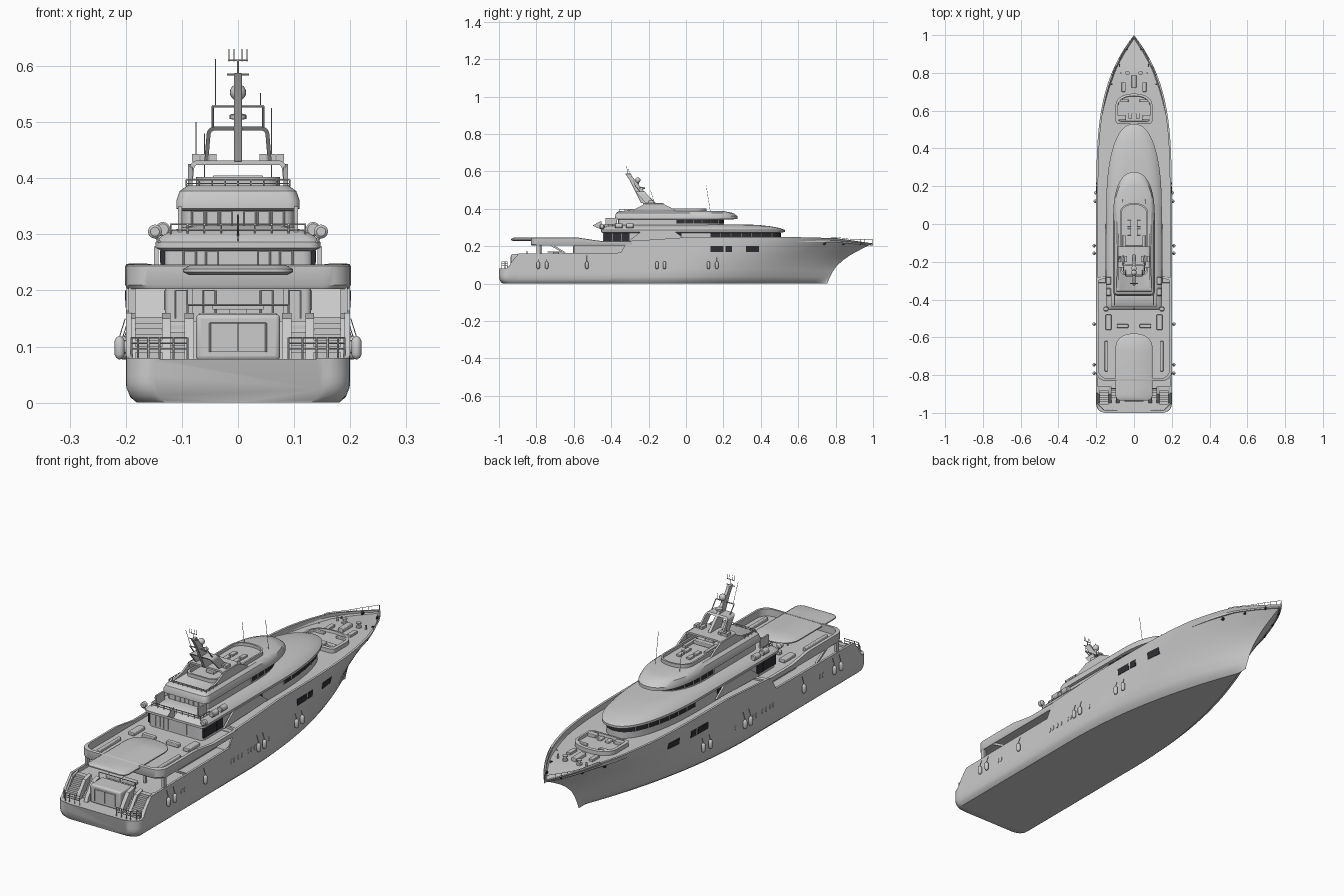
import bpy, bmesh, math
from math import sin, cos, pi, sqrt
from mathutils import Vector

if "Cube" in bpy.data.objects:
    bpy.data.objects.remove(bpy.data.objects["Cube"])

dark = bpy.data.materials.new("dark_glass")
dark.diffuse_color = (0.03, 0.03, 0.035, 1)
dark.use_nodes = True
dark.node_tree.nodes["Principled BSDF"].inputs["Base Color"].default_value = dark.diffuse_color

def lin(tab, v):
    for (a, p), (b, q) in zip(tab, tab[1:]):
        if v <= b:
            return p + (q - p) * max(0, (v - a) / (b - a))
    return tab[-1][1]

def build(name, parts, mirror=False, mat=None, bevel=0):
    """Each part is a list of rings that are skinned and capped."""
    bm = bmesh.new()
    for rings in parts:
        vs = [[bm.verts.new(p) for p in r] for r in rings]
        n = len(vs[0])
        for a, b in zip(vs, vs[1:]):
            for i in range(n):
                bm.faces.new((a[i], a[(i + 1) % n], b[(i + 1) % n], b[i]))
        bm.faces.new(vs[0][::-1])
        bm.faces.new(vs[-1])
    bmesh.ops.remove_doubles(bm, verts=bm.verts, dist=1e-5)
    bmesh.ops.recalc_face_normals(bm, faces=bm.faces)
    me = bpy.data.meshes.new(name)
    bm.to_mesh(me)
    bm.free()
    ob = bpy.data.objects.new(name, me)
    bpy.context.collection.objects.link(ob)
    if mat:
        me.materials.append(mat)
    if bevel:
        m = ob.modifiers.new("bevel", 'BEVEL')
        m.width, m.segments = bevel, 3
    if mirror:
        ob.modifiers.new("mirror", 'MIRROR').use_mirror_merge = False
    return ob

def box(x0, x1, y0, y1, z0, z1):
    return [[(x0, y0, z), (x1, y0, z), (x1, y1, z), (x0, y1, z)] for z in (z0, z1)]

def prism(pts, x0, x1):
    return [[(x, y, z) for y, z in pts] for x in (x0, x1)]

def lathe(c, prof, axis=2, n=16):
    rings = []
    for h, r in prof:
        ring = []
        for i in range(n):
            p = [r * cos(2 * pi * i / n), r * sin(2 * pi * i / n)]
            p.insert(axis, h)
            ring.append(tuple(a + b for a, b in zip(c, p)))
        rings.append(ring)
    return rings

def ball(c, r):
    return lathe(c, [(-r * cos(a * pi / 10), r * sin(a * pi / 10) + 1e-4) for a in range(11)])

def tube(pts, r=0.0015, n=6):
    out = []
    for a, b in zip(pts, pts[1:]):
        a, b = Vector(a), Vector(b)
        q = (b - a).to_track_quat('Z', 'Y')
        out.append([[c + q @ Vector((r * cos(2 * pi * i / n), r * sin(2 * pi * i / n), 0))
                     for i in range(n)] for c in (a, b)])
    return out

# ---- hull shape functions
TOP = [(-1, .08), (-.955, .08), (-.93, .12), (-.895, .16), (-.34, .165), (-.31, .228), (-.2, .234), (0, .247), (.6, .248), (.8, .243), (1, .215)]
DECK = [(-1, .078), (-.88, .078), (-.87, .145), (-.335, .145), (-.31, .217), (0, .222), (.8, .222), (1, .203)]
STEM = [(0, .755), (.1, .763), (.25, .778), (.4, .797), (.55, .83), (.7, .875), (.85, .935), (1, 1)]
ROUND = [(0, .02), (.01, .008), (.03, 0)]

def hull_w(s, t):
    s0, p = .45 + .05 * t, 2 + 2 * t
    return .2 * (1 - max(0, (s - s0) / (1 - s0)) ** p)

def hull_x(y, z):
    t = z / lin(TOP, y)
    return hull_w((y + 1) / (lin(STEM, t) + 1), t)

stations = [-1 + .05 * (1 - cos(a * pi / 12)) for a in range(7)] + [-.93, -.895, -.88, -.87, -.6, -.34, -.335, -.31]
stations += [-.2 + .05 * i for i in range(20)] + [.8, .84, .88, .92, .95, .975, .99, 1]
rings = []
for yd in sorted(set(round(v, 5) for v in stations)):
    s, top = (yd + 1) / 2, lin(TOP, yd)
    cut = .05 - sqrt(max(0, .0025 - max(0, -.95 - yd) ** 2))
    half = [(0, -1 + s * 1.755 + .02 * max(0, 1 - s * 20), 0)]
    for t in (0, .06, .15, .3, .45, .6, .72, .85, .93, 1):
        d = lin(ROUND, t * top)
        x = max(0, hull_w(s, t) - d - cut)
        half.append((x, -1 + s * (lin(STEM, t) + 1) + d * max(0, 1 - s * 20), t * top))
    xi, dz = max(0, x - .01), min(top, lin(DECK, yd))
    half += [(xi, yd, top), (xi, yd, dz), (0, yd, dz)]
    rings.append(half + [(-a, b, c) for a, b, c in half[-2:0:-1]])
build("hull", [rings])

# ---- rounded-nose decks, houses and roofs
def width(y, W, yb, y0, tip, r, p=2.3):
    w = W
    if y > y0:
        w = W * max(0, 1 - ((y - y0) / (tip - y0)) ** p) ** (1 / p)
    if y < yb + r:
        w -= r - sqrt(max(0, r * r - (yb + r - y) ** 2))
    return max(w, 1e-4)

def tier(W, yb, y0, tip, prof, r=.02, k=1, n=36):
    rings = []
    for d, z in prof:
        a, b = yb + d, tip - d * k
        ys = [a + (b - a) * (1 - cos(pi * i / n)) / 2 for i in range(n + 1)]
        right = [(width(y, W - d, a, min(y0, b - .02), b, r), y, z) for y in ys]
        rings.append(right + [(-x, y, z) for x, y, z in right[::-1]])
    return rings

# upper deck: the bulwark rises toward the stern
slab = tier(.201, -.83, -.29, -.27, [(.004, .203), (0, .21), (0, .226), (.004, .228), (.012, .228), (.012, .214)], r=.05)
slab = [[(x, y, z + (.018 * max(0, min(1, (-.46 - y) / .12)) if z > .22 else 0)) for x, y, z in r] for r in slab]
build("upper_deck", [slab])
build("aft_canopy", [tier(.098, -.935, -.66, -.58, [(.01, .228), (0, .233), (0, .238), (.012, .245)], r=.03)])
build("main_saloon", [tier(.13, -.6, -.31, -.3, [(0, .14), (0, .206)], r=.01)])
U = (.135, -.44, .08, .505)
build("upper_house", [tier(*U, [(0, .21), (0, .278)])])
build("upper_roof", [tier(.147, -.455, .08, .53, [(.012, .27), (0, .276), (0, .286), (.01, .297), (.03, .307), (.05, .313), (.07, .316)], k=2.8)])
B = (.1, -.36, 0, .2)
build("bridge_house", [tier(*B, [(0, .3), (0, .348)])])
build("bridge_roof", [tier(.11, -.38, .04, .275, [(.01, .342), (0, .346), (0, .36), (.006, .377), (.02, .387)], k=3.5)])
build("sundeck_coaming", [tier(.075, -.27, .05, .11, [(0, .38), (0, .402), (.008, .402), (.008, .389)], r=.03)])

# ---- window bands with mullions
def band(name, tierdef, yb, z0, z1, step, ymax):
    W, b, y0, tip = tierdef
    build(name, [tier(W + .002, yb, y0, tip + .002, [(0, z0), (0, z1)], r=.001)], mat=dark)
    bars, y = [], yb
    while y < ymax:
        x = width(y, W + .002, b, y0, tip + .002, .02)
        bars += tube([(x, y, z0), (x, y, z1)], .0025)
        y += step
    build(name + "_mullions", bars, True)
band("upper_front_windows", U, .13, .25, .271, .055, .5)
band("bridge_windows", B, -.05, .32, .341, .045, .2)
build("upper_side_windows", [box(.13, .138, y, y + .04, .25, .272) for y in (-.11, -.065)]
      + [box(.13, .138, y, y + .043, .225, .272) for y in (-.435, -.39, -.345)], True, dark)
build("saloon_windows", [box(.12, .132, -.59 + .05 * i, -.545 + .05 * i, .165, .2) for i in range(5)], True)

# ---- sliding aft doors
doors = []
for yy, z0, z1, xs in ((-.6, .15, .2, (.04, .09)), (-.44, .222, .27, (.035, .075)), (-.36, .303, .341, (.01, .035, .06))):
    for x in xs:
        doors += [box(x, x + .022, yy - .002, yy + .003, z0, z1)]
        doors += tube([(x, yy - .002, z0), (x, yy - .002, z1), (x + .022, yy - .002, z1), (x + .022, yy - .002, z0)], .0015)
build("aft_doors", doors, True)

# ---- hull windows, portholes, fairleads
panes = []
for a, b in ((.13, .2), (.21, .245), (.32, .39)):
    panes.append([[(hull_x(y, z) + o, y, z) for y, z in ((a, .17), (b, .17), (b, .2), (a, .2))] for o in (-.006, .002)])
build("hull_windows", panes, True, dark)
ports = []
for y in (-.68, -.66, -.33, -.31, -.28, -.255, -.21, -.19, -.165, -.135, -.065):
    ports.append([[(hull_x(y, .1) + o, y + .007 * cos(i * pi / 6), .1 + .012 * sin(i * pi / 6))
                   for i in range(12)] for o in (-.005, .002)])
build("portholes", ports, True)
build("fairleads", [lathe((hull_x(y, .215), y, .215), [(-.004, .008), (.003, .008)], 0) for y in (.74, .84, .93)], True, dark)

# ---- fenders hanging on ropes
fend = []
for y in (-.79, -.745, -.53, -.155, -.115, .12, .165):
    x = hull_x(y, .1) + .011
    fend.append(lathe((x, y, .098), [(-.021, .001), (-.018, .006), (-.012, .009), (.012, .009), (.018, .006), (.021, .001)]))
    fend += tube([(x, y, .118), (x - .01, y, .15)], .001)
build("fenders", fend, True)

# ---- stern: garage, stairs, wings, rails
build("garage_block", [box(-.075, .075, -.935, -.85, .075, .158)], bevel=.008)
build("garage_door", [box(-.048, -.001, -.938, -.93, .09, .14), box(.001, .048, -.938, -.93, .09, .14)])
build("garage_door_frame", tube([(-.05, -.937, .09), (-.05, -.937, .142), (.05, -.937, .142), (.05, -.937, .09)], .002))
build("stern_stairs", [box(.135, .183, -.955 + .012 * i, -.86, .075, .09 + .0105 * i) for i in range(7)], True)
wing = [(-.95, .075), (-.94, .1), (-.9, .15), (-.86, .16), (-.86, .075)]
build("stair_walls", [prism(wing, .078, .095), prism(wing, .12, .135), prism(wing, .183, .192)], True)
build("stair_landing", [box(.09, .125, -.92 + .012 * i, -.86, .075, .09 + .012 * i) for i in range(5)], True)
rail = []
for z in (.096, .106, .116):
    rail += tube([(.09, -.985, z), (.16, -.985, z), (.19, -.955, z)])
for x, y in ((.09, -.985), (.115, -.985), (.14, -.985), (.16, -.985), (.178, -.968), (.19, -.955)):
    rail += tube([(x, y, .078), (x, y, .116)], .002)
build("stern_rails", rail, True)
build("aft_deck_rail", tube([(-.09, -.85, .15), (-.09, -.85, .174), (.09, -.85, .174), (.09, -.85, .15)], .002))
build("deck_posts", [box(.183, .195, -.8, -.782, .16, .206), box(.08, .09, -.78, -.77, .14, .206)], True)
build("deck_braces", [prism([(-.73, .206), (-.71, .206), (-.64, .165), (-.66, .165)], .186, .195)], True)
build("canopy_posts", tube([(.06, -.78, .21), (.06, -.78, .235)], .004) + tube([(.06, -.63, .21), (.06, -.63, .235)], .004), True)

# ---- deck furniture
build("aft_sofas", [box(0, .07, -.83, -.8, .145, .16), box(.12, .15, -.56, -.48, .213, .228),
                    box(.03, .09, -.55, -.53, .213, .23), box(.14, .155, -.78, -.62, .213, .228)], True, bevel=.003)
build("dining_table", [box(-.045, .045, -.74, -.65, .166, .172), box(-.015, .015, -.71, -.68, .14, .168)])
build("sun_loungers", [box(.015, .035, y, y + .035, .388, .397) for y in (-.06, -.015)]
      + [box(.045, .06, -.15, -.06, .388, .4)], True, bevel=.002)
build("sundeck_bar", [box(-.045, .045, -.14, -.115, .388, .405), box(-.02, .02, -.2, -.16, .388, .402)], bevel=.003)
build("life_rafts", [lathe((.134, y, .309), [(-.02, .01), (-.017, .013), (.017, .013), (.02, .01)], 1) for y in (-.3, -.36)], True)
build("side_walls", [prism([(-.31, .225), (-.24, .278), (-.06, .278), (.0, .235)], .142, .15)], True)
build("searchlights", [lathe((.148, -.45, .305), [(-.012, .008), (-.008, .0125), (.008, .0125), (.014, .004)], 1)]
      + tube([(.14, -.45, .285), (.148, -.45, .3)], .003), True)
build("stern_pennant", [prism([(-.5, .31), (-.455, .335), (-.445, .285)], -.001, .001)] + tube([(0, -.44, .28), (0, -.455, .335)]))

# ---- foredeck
build("foredeck_lounge", [tier(.098, .53, .62, .69, [(0, .22), (0, .24), (.012, .242), (.014, .231)], r=.02)])
build("foredeck_seats", [box(.01, .03, .555, .585, .228, .24), box(.045, .085, .55, .575, .228, .245),
                         box(.03, .085, .645, .66, .228, .24)], True, bevel=.003)
build("foredeck_hatch", [box(-.012, .012, .72, .79, .22, .238)], bevel=.003)
build("tender_cradles", [box(.045, .065, .7, .75, .22, .232)], True, bevel=.002)
build("anchor_winches", [lathe((.035, .8, .22), [(0, .012), (.008, .012), (.01, .007), (.018, .007), (.02, .011), (.024, .011)]),
                         lathe((.07, .8, .22), [(0, .004), (.02, .004)])], True)
bow, ys = [], [.78 + .022 * i for i in range(10)] + [.995]
pts = [(max(.001, hull_w((y + 1) / 2, 1) - .005), y, max(lin(TOP, y) + .005, .237)) for y in ys]
bow += tube(pts, .001)
for x, y, z in pts:
    bow += tube([(x, y, lin(TOP, y)), (x, y, z)], .001)
build("bow_rail", bow, True)

# ---- bridge-deck rails
def loop_rail(name, x, ya, yb, z, h):
    out = tube([(x, yb, z + h), (x, ya, z + h), (0, ya, z + h)]) + tube([(x, yb, z + h / 2), (x, ya, z + h / 2), (0, ya, z + h / 2)], .001)
    for px, py in [(x, ya + (yb - ya) * i / 3) for i in range(4)] + [(x * i / 4, ya) for i in range(4)]:
        out += tube([(px, py, z), (px, py, z + h)])
    build(name, out, True)
loop_rail("bridge_deck_rail", .12, -.435, -.37, .298, .02)
loop_rail("sundeck_aft_rail", .092, -.355, -.28, .385, .012)
build("aft_side_panels", [box(.1, .107, -.43, -.37, .3, .35)], True)

# ---- radar arches (rounded frames swept along y) and mast
def arch(name, w, z0, z1, ya, yb, lean, r, t):
    parts = []
    line = [(w, z0)] + [(w - .004 - r + r * cos(a * pi / 8), z1 - r + r * sin(a * pi / 8)) for a in range(5)] + [(0, z1)]
    inner = [(w - t, z0)] + [(w - .004 - r + (r - t) * cos(a * pi / 8), z1 - r + (r - t) * sin(a * pi / 8)) for a in range(5)] + [(0, z1 - t)]
    loop = line + inner[::-1]
    build(name, [[[(x, y + lean * (z - z0), z) for x, z in loop] for y in (ya, yb)]], True)
arch("lower_arch", .09, .385, .432, -.23, -.12, 0, .014, .008)
arch("middle_arch", .06, .43, .492, -.215, -.165, -.9, .014, .007)
build("lower_arch_wings", [prism([(-.35, .385), (-.27, .4), (-.22, .425), (-.12, .425), (-.07, .4), (-.05, .385)], .081, .089)], True)
build("upper_arch", tube([(.045, -.245, .49), (.045, -.275, .528), (0, -.275, .528)], .0025), True)
build("mast", [prism([(-.24, .43), (-.16, .43), (-.23, .5), (-.29, .575), (-.295, .588), (-.325, .588), (-.3, .55)], -.007, .007)], bevel=.002)
build("radome", [ball((0, -.258, .553), .0145), lathe((0, -.258, .53), [(0, .006), (.012, .006)])] + tube([(0, -.28, .53), (0, -.255, .53)], .004))
build("radar_disc", [lathe((0, -.235, .51), [(-.006, .006), (-.004, .015), (.003, .015), (.005, .008)])])
build("mast_spreaders", tube([(-.02, -.315, .585), (.02, -.315, .585)], .002) + tube([(-.018, -.315, .61), (.018, -.315, .61)], .0015)
      + tube([(0, -.315, .585), (0, -.315, .612)], .002)
      + [t for x in (-.016, -.007, .007, .016) for t in tube([(x, -.315, .608), (x, -.318, .63)], .001)])
build("arch_boxes", [box(x, x + .013, -.2, -.17, .43, .443) for x in (.038, .054, .069)], True)
build("whip_antennas", tube([(.06, .13, .385), (.06, .108, .525)], .001) + tube([(-.06, .13, .385), (-.06, .115, .48)], .001)
      + tube([(-.04, -.275, .528), (-.04, -.31, .612)], .001) + tube([(.04, -.275, .528), (.04, -.28, .552)], .001)
      + tube([(-.075, -.17, .43), (-.075, -.19, .5)], .001))

# ---- smooth shading with sharp edges kept
bpy.ops.object.select_all(action='SELECT')
bpy.context.view_layer.objects.active = bpy.context.selected_objects[0]
bpy.ops.object.shade_smooth_by_angle(angle=math.radians(35))
